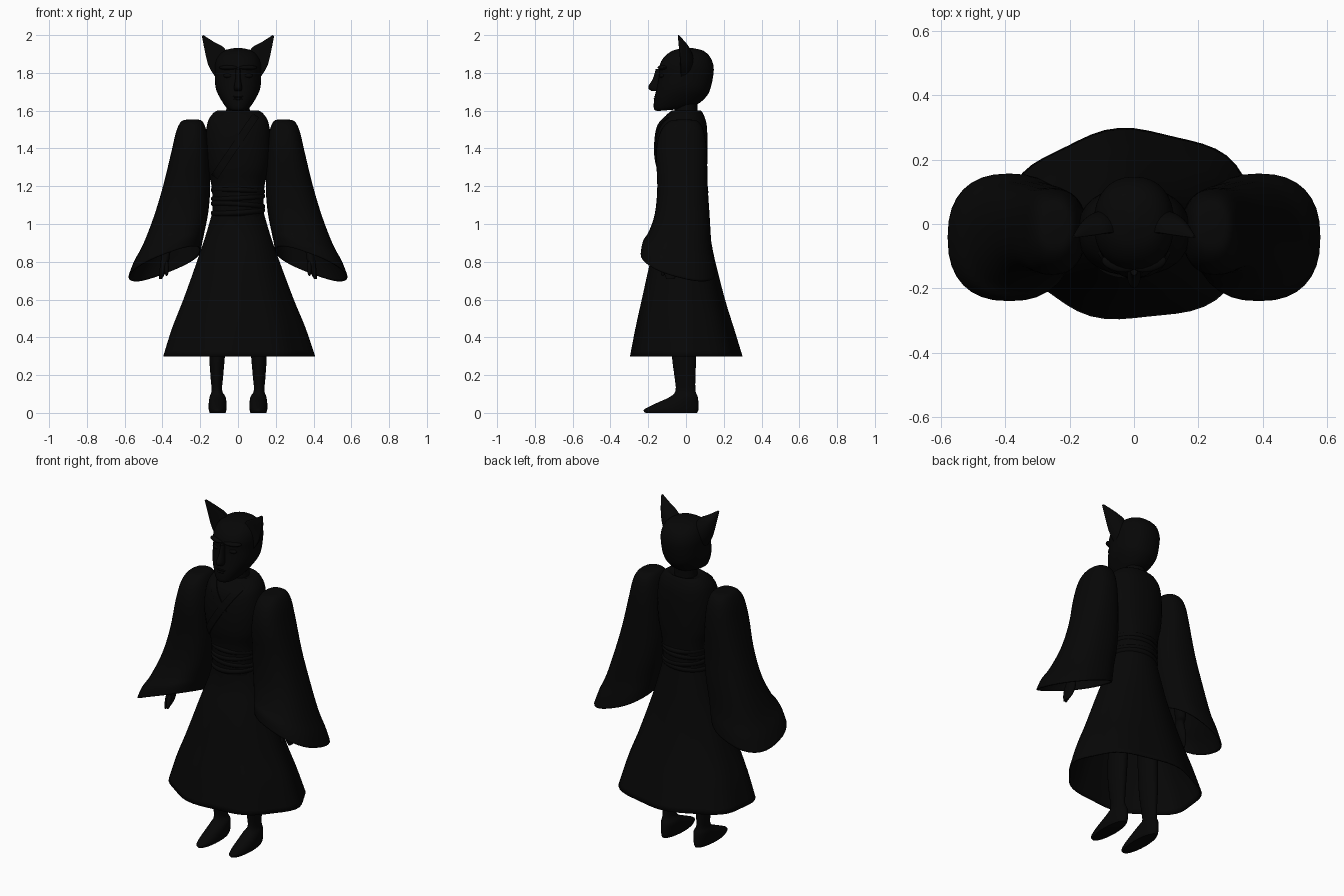
import bpy, bmesh
from math import cos, sin, pi, radians, copysign
from mathutils import Vector

mat = bpy.data.materials.new("black_cloth")
mat.diffuse_color = (0.002, 0.002, 0.002, 1)


def finish(name, bm, thick=0):
    bmesh.ops.recalc_face_normals(bm, faces=bm.faces[:])
    me = bpy.data.meshes.new(name)
    bm.to_mesh(me)
    bm.free()
    me.shade_smooth()
    me.set_sharp_from_angle(angle=radians(50))
    me.materials.append(mat)
    ob = bpy.data.objects.new(name, me)
    bpy.context.collection.objects.link(ob)
    if thick:
        m = ob.modifiers.new("thickness", 'SOLIDIFY')
        m.thickness = thick
    return ob


def spline(rows, steps=4):
    """Catmull-Rom through rows of numbers."""
    rows = [tuple(r) + (0,) * (7 - len(r)) for r in rows]
    out = []
    for i in range(len(rows) - 1):
        a, b, c, d = (rows[max(0, min(len(rows) - 1, i + k))] for k in (-1, 0, 1, 2))
        for s in range(steps):
            t = s / steps
            out.append([0.5 * (2 * q + (r - p) * t + (2 * p - 5 * q + 4 * r - u) * t * t
                               + (3 * q - p - 3 * r + u) * t ** 3)
                        for p, q, r, u in zip(a, b, c, d)])
    return out + [rows[-1]]


def loft(name, rows, side=1, power=2, front=1, cap_end=True, thick=0, n=32, wave=0):
    """Rows: x, front y, back y, z, half width, z tilt along x, z tilt along y."""
    bm = bmesh.new()
    rings = []
    for x, yf, yb, z, rx, tx, ty in spline(rows):
        ring = []
        for k in range(n):
            t = 2 * pi * k / n
            c = copysign(abs(cos(t)) ** (2 / power), cos(t))
            s = copysign(abs(sin(t)) ** (2 / power), sin(t))
            w = 1 + wave * max(0, 1 - z) * cos(7 * t + 0.6)
            py = (yb - yf) / 2 * s * w * (front if s < 0 else 1)
            ring.append(bm.verts.new((side * (x + rx * c * w), (yf + yb) / 2 + py,
                                      z + tx * c + ty * s)))
        rings.append(ring)
    for a, b in zip(rings, rings[1:]):
        for k in range(n):
            bm.faces.new((a[k], a[(k + 1) % n], b[(k + 1) % n], b[k]))
    bm.faces.new(rings[0])
    if cap_end:
        bm.faces.new(rings[-1])
    return finish(name, bm, thick)


def ball(name, loc, scale, rot=(0, 0, 0)):
    bm = bmesh.new()
    bmesh.ops.create_uvsphere(bm, u_segments=20, v_segments=12, radius=1)
    ob = finish(name, bm)
    ob.location, ob.scale, ob.rotation_euler = loc, scale, rot


# Torso of the robe
torso = [(0, -.13, .105, 1.04, .13), (0, -.135, .108, 1.2, .14), (0, -.155, .112, 1.3, .165),
         (0, -.16, .114, 1.42, .175), (0, -.145, .11, 1.52, .165), (0, -.11, .097, 1.57, .145),
         (0, -.075, .08, 1.6, .11), (0, -.06, .065, 1.59, .07)]
loft("robe_torso", torso, power=2.3)

# Flared skirt, open below
loft("robe_skirt", [(0, -.125, .105, 1.09, .128), (0, -.14, .125, .96, .165),
                    (0, -.185, .15, .82, .212), (0, -.235, .205, .6, .292),
                    (0, -.268, .25, .45, .352), (0, -.297, .294, .3, .4)],
     cap_end=False, thick=.008, n=56, wave=.035)

# Wrapped sash
loft("sash", [(0, -.13, .108, 1.05, .133), (0, -.137, .112, 1.09, .135),
              (0, -.137, .112, 1.15, .135), (0, -.135, .108, 1.19, .136)])
for i, (z, tilt, lift) in enumerate([(1.065, .008, .006), (1.1, -.008, -.006),
                                     (1.14, .007, .004), (1.175, -.004, -.006)]):
    loft(f"sash_fold_{i}", [(0, -.13, .105, z - .017, .13, tilt, lift),
                            (0, -.143, .117, z - .006, .142, tilt, lift),
                            (0, -.143, .117, z + .008, .142, tilt, lift),
                            (0, -.13, .105, z + .017, .13, tilt, lift)])


# Crossed collar bands lying on the chest
def chest_y(x, z):
    rows = spline(torso[:7], 6)
    for a, b in zip(rows, rows[1:]):
        if a[3] <= z <= b[3]:
            t = (z - a[3]) / (b[3] - a[3])
            _, yf, yb, _, rx = (p + (q - p) * t for p, q in zip(a[:5], b[:5]))
            s = max(0, 1 - abs(x / rx) ** 2.3) ** (1 / 2.3)
            return (yf + yb) / 2 - (yb - yf) / 2 * s
    return rows[-1][1]


def band(name, start, end, width, lift):
    a, b = Vector(start), Vector(end)
    across = (b - a).orthogonal().normalized() * width / 2
    bm = bmesh.new()
    rows = []
    for i in range(21):
        p = a.lerp(b, i / 20)
        flat = [p + across * f for f in (-1, -.33, .33, 1)]
        rows.append([bm.verts.new((q.x, chest_y(q.x, q.y) + dy, q.y))
                     for dy, line in ((-lift, flat), (.01, flat[::-1])) for q in line])
    for r, s in zip(rows, rows[1:]):
        for k in range(8):
            bm.faces.new((r[k], r[(k + 1) % 8], s[(k + 1) % 8], s[k]))
    bm.faces.new(rows[0])
    bm.faces.new(rows[-1])
    finish(name, bm)


band("collar_under", (-.095, 1.575), (.02, 1.42), .04, .005)
band("collar_over", (.095, 1.575), (-.125, 1.25), .04, .009)

# Neck and head
loft("neck", [(0, -.065, .065, 1.55, .07), (0, -.06, .06, 1.61, .062), (0, -.06, .06, 1.7, .065)])
loft("head", [(0, -.15, -.03, 1.603, .04, 0, .005), (0, -.17, .06, 1.622, .065, 0, .012),
              (0, -.168, .11, 1.67, .097, 0, .008), (0, -.155, .13, 1.72, .118),
              (0, -.143, .145, 1.79, .123), (0, -.14, .145, 1.84, .124),
              (0, -.115, .127, 1.885, .11), (0, -.07, .09, 1.918, .075),
              (0, -.01, .03, 1.932, .015)], power=2.25)

# Nose and mouth
loft("nose", [(0, -.16, -.12, 1.82, .012), (0, -.175, -.12, 1.77, .014),
              (0, -.2, -.12, 1.725, .021), (0, -.185, -.12, 1.705, .018)], n=16)
ball("upper_lip", (0, -.158, 1.674), (.032, .011, .006))
ball("lower_lip", (0, -.16, 1.662), (.028, .011, .007))

for side, label in ((1, "left"), (-1, "right")):
    # Brows, eyes and flat-fronted ears
    ball(label + "_brow", (side * .05, -.123, 1.828), (.052, .025, .013), (0, 0, side * .25))
    ball(label + "_eye", (side * .05, -.125, 1.785), (.028, .016, .013))
    loft(label + "_ear", [(.085, -.095, .045, 1.84, .036, -.06), (.118, -.09, .036, 1.888, .038, -.05),
                          (.15, -.08, .012, 1.94, .026, -.022),
                          (.187, -.05, -.035, 1.997, .004, -.003)],
         side, front=.08, n=24)
    # Wide hanging sleeve, open at the hem
    loft(label + "_sleeve", [(.24, -.04, .02, 1.553, .025), (.244, -.09, .065, 1.543, .056),
                             (.247, -.135, .095, 1.49, .08), (.253, -.158, .11, 1.38, .1),
                             (.272, -.152, .115, 1.2, .125),
                             (.302, -.165, .125, 1.05, .145, -.015, -.005),
                             (.342, -.2, .135, .92, .165, -.04, -.03),
                             (.37, -.23, .15, .85, .182, -.058, -.048),
                             (.388, -.24, .157, .79, .192, -.07, -.052)],
         side, power=2.4, cap_end=False, thick=.008)
    # Arm, hand and thumb
    loft(label + "_arm", [(.24, -.06, .04, 1.5, .045), (.3, -.065, .03, 1.2, .042),
                          (.365, -.08, -.01, .9, .028), (.38, -.09, -.04, .85, .022),
                          (.388, -.115, -.035, .8, .022), (.398, -.118, -.04, .75, .018),
                          (.41, -.105, -.06, .71, .008)], side, n=20)
    ball(label + "_thumb", (side * .378, -.115, .765), (.012, .014, .042), (-.25, 0, 0))
    # Leg with pointed shoe
    loft(label + "_leg", [(.108, -.215, .058, 0, .042), (.108, -.222, .066, .018, .047),
                          (.108, -.16, .066, .05, .047), (.108, -.085, .062, .085, .042),
                          (.112, -.055, .05, .12, .028), (.112, -.062, .05, .2, .034),
                          (.11, -.075, .055, .32, .042), (.1, -.075, .06, .6, .05),
                          (.08, -.08, .065, .95, .06)], side, n=24)
